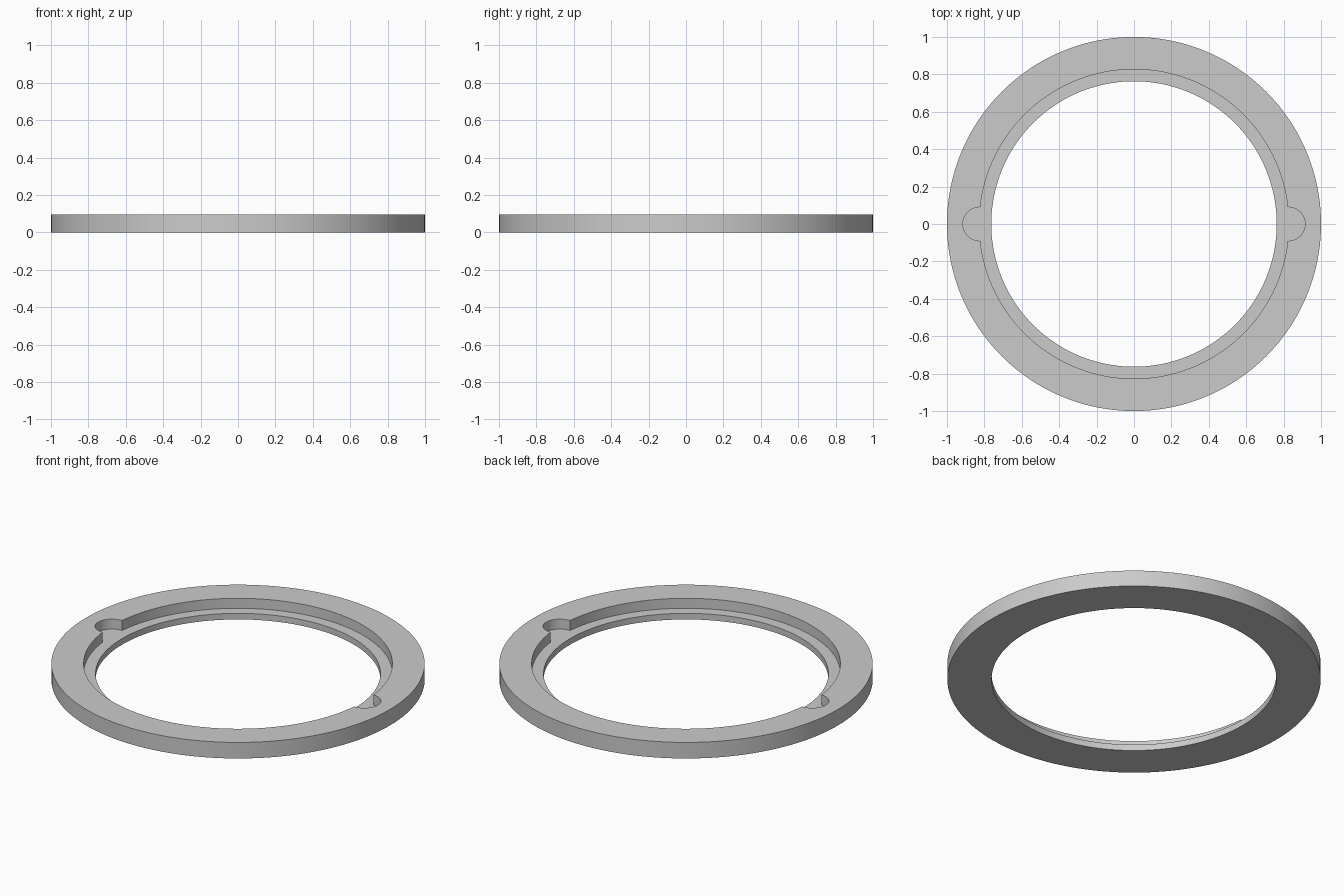
import bpy
import math

HEIGHT = 0.095
LEDGE = 0.036

cube = bpy.data.objects.get("Cube")
if cube:
    bpy.data.objects.remove(cube, do_unlink=True)

grey = bpy.data.materials.new("plain grey")
grey.use_nodes = True
grey.diffuse_color = (0.6, 0.6, 0.6, 1)
grey.node_tree.nodes["Principled BSDF"].inputs["Base Color"].default_value = (0.6, 0.6, 0.6, 1)


def cylinder(name, radius, bottom, top, x=0, sides=160):
    bpy.ops.mesh.primitive_cylinder_add(vertices=sides, radius=radius, depth=top - bottom,
                                        location=(x, 0, (bottom + top) / 2))
    obj = bpy.context.object
    obj.name = name
    obj.data.materials.append(grey)
    return obj


# Flat outer disc
ring = cylinder("stepped_ring", 1, 0, HEIGHT)

# Through bore, shallow recess that leaves a ledge, and two round notches
cutters = [
    cylinder("bore_cutter", 0.763, -0.1, 0.2),
    cylinder("recess_cutter", 0.827, LEDGE, 0.2),
]
for side, label in ((1, "left"), (-1, "right")):
    cutters.append(cylinder(label + "_notch_cutter", 0.09, LEDGE, 0.2, side * 0.825, 48))

for cutter in cutters:
    cutter.hide_render = True
    cut = ring.modifiers.new(cutter.name, "BOOLEAN")
    cut.operation = "DIFFERENCE"
    cut.solver = "EXACT"
    cut.object = cutter

# Apply the cuts and remove the cutters
bpy.ops.object.select_all(action="DESELECT")
ring.select_set(True)
bpy.context.view_layer.objects.active = ring
for cutter in cutters:
    bpy.ops.object.modifier_apply(modifier=cutter.name)
    bpy.data.objects.remove(cutter, do_unlink=True)

# Smooth round walls, sharp rims
bpy.ops.object.shade_smooth_by_angle(angle=math.radians(30))
